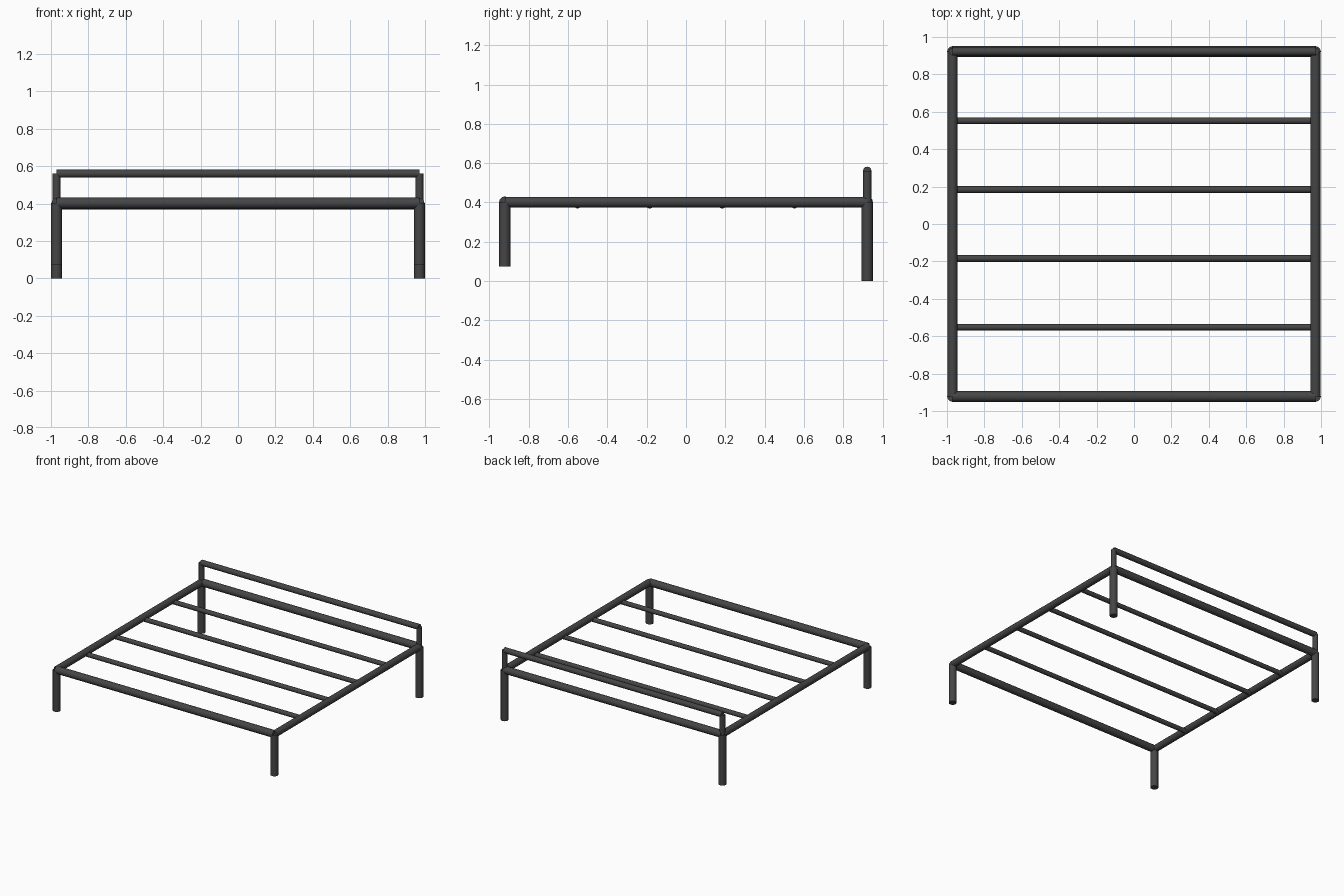
import bpy
from mathutils import Vector

if "Cube" in bpy.data.objects:
    bpy.data.objects.remove(bpy.data.objects["Cube"])

metal = bpy.data.materials.new("dark grey metal")
metal.diffuse_color = (0.06, 0.06, 0.06, 1)
metal.use_nodes = True
metal.node_tree.nodes["Principled BSDF"].inputs["Base Color"].default_value = metal.diffuse_color


def tube(name, a, b, radius, sides=12):
    """Round bar running from point a to point b."""
    a, b = Vector(a), Vector(b)
    bpy.ops.mesh.primitive_cylinder_add(
        vertices=sides, radius=radius, depth=(b - a).length, location=(a + b) / 2)
    ob = bpy.context.object
    ob.name = name
    ob.rotation_euler = (b - a).to_track_quat('Z', 'Y').to_euler()
    ob.data.materials.append(metal)
    bpy.ops.object.shade_smooth_by_angle(angle=0.7)
    return ob


X, Y, Z = 0.97, 0.922, 0.402   # frame centre lines
TOP = 0.56                     # headboard height
R = 0.029                      # leg and frame radius

# Legs, side rails and headboard posts, left and right
for side, s in (("left", -1), ("right", 1)):
    x = s * X
    tube(f"{side}_front_leg", (x, -Y, 0.075), (x, -Y, Z), R)
    tube(f"{side}_back_leg", (x, Y, 0), (x, Y, Z), R)
    tube(f"{side}_side_rail", (x, -Y, Z), (x, Y, Z), 0.027)
    tube(f"{side}_headboard_post", (x, Y, Z), (x, Y, TOP), 0.021)

# Cross rails at the foot and head
tube("front_rail", (-X, -Y, Z), (X, -Y, Z), R)
tube("back_rail", (-X, Y, Z), (X, Y, Z), R)
tube("headboard_top_rail", (-X, Y, TOP), (X, Y, TOP), 0.022)

# Four thin slats slung slightly low between the side rails
for i in range(4):
    y = -0.552 + 0.368 * i
    tube(f"slat_{i + 1}", (-X, y, 0.387), (X, y, 0.387), 0.018)
